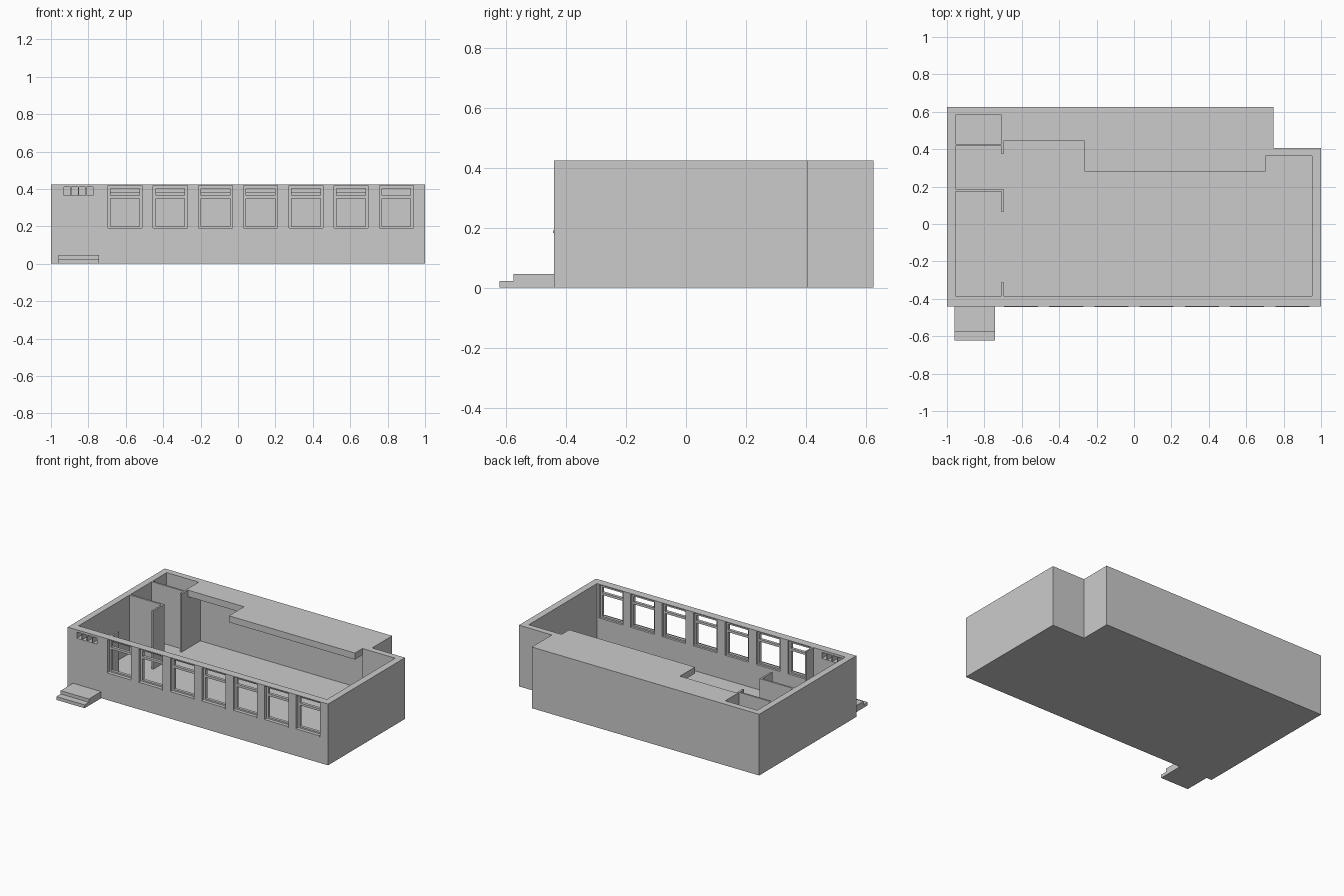
import bpy, bmesh

if "Cube" in bpy.data.objects:
    bpy.data.objects.remove(bpy.data.objects["Cube"])

H = 0.425          # wall height
FLOOR = 0.02       # floor thickness


def add_prism(bm, pts, z0, z1):
    base = bm.faces.new([bm.verts.new((x, y, z0)) for x, y in pts])
    top = bmesh.ops.extrude_face_region(bm, geom=[base])
    verts = [v for v in top["geom"] if isinstance(v, bmesh.types.BMVert)]
    bmesh.ops.translate(bm, verts=verts, vec=(0, 0, z1 - z0))


def make(name, prisms):
    bm = bmesh.new()
    for pts, z0, z1 in prisms:
        add_prism(bm, pts, z0, z1)
    bmesh.ops.recalc_face_normals(bm, faces=bm.faces)
    me = bpy.data.meshes.new(name)
    bm.to_mesh(me)
    bm.free()
    ob = bpy.data.objects.new(name, me)
    bpy.context.collection.objects.link(ob)
    return ob


def box(x0, x1, y0, y1, z0, z1):
    return [(x0, y0), (x1, y0), (x1, y1), (x0, y1)], z0, z1


def cut(ob, prisms):
    cutter = make("cutter", prisms)
    cutter.hide_render = True
    mod = ob.modifiers.new("cut", "BOOLEAN")
    mod.operation, mod.solver, mod.object = "DIFFERENCE", "EXACT", cutter
    bpy.context.view_layer.objects.active = ob
    bpy.ops.object.modifier_apply(modifier=mod.name)
    bpy.data.objects.remove(cutter)


outer = [(-1, -0.44), (1, -0.44), (1, 0.405), (0.747, 0.405), (0.747, 0.625), (-1, 0.625)]
inner = [(-0.955, -0.385), (0.953, -0.385), (0.953, 0.363), (0.702, 0.363), (0.702, 0.582), (-0.955, 0.582)]

# Outer shell, with the room, large windows and four small vents cut out
window_x = [-0.604 + i * 0.2417 for i in range(7)]
walls = make("outer_walls", [(outer, 0, H)])
cut(walls, [(inner, -0.1, H + 0.1)])
openings = [box(x - 0.091, x + 0.091, -0.5, -0.34, 0.182, 0.419) for x in window_x]
openings += [box(x, x + 0.034, -0.5, -0.34, 0.366, 0.409)
             for x in (-0.930, -0.889, -0.849, -0.808)]
cut(walls, openings)

# Floor fills the inside of the walls
make("floor", [(inner, 0, FLOOR)])

# Lowered ceiling slab over the rear of the main room
make("ceiling_slab", [([(-0.697, 0.445), (-0.265, 0.445), (-0.265, 0.28), (0.702, 0.28),
                        (0.702, 0.582), (-0.697, 0.582)], 0.38, H)])

# Partition walls of the left-hand rooms
make("cross_partition_rear", [box(-0.955, -0.709, 0.417, 0.429, FLOOR, H)])
make("cross_partition_middle", [box(-0.955, -0.709, 0.175, 0.188, FLOOR, H)])
for name, y0, y1 in (("rear", 0.375, 0.582), ("middle", 0.065, 0.188), ("front", -0.385, -0.31)):
    make("side_partition_" + name, [box(-0.709, -0.697, y0, y1, FLOOR, H)])

# Window frames with a transom, plus projecting sills
for i, x in enumerate(window_x):
    y = (-0.42, -0.4)
    make(f"window_frame_{i + 1}", [
        box(x - 0.091, x - 0.077, *y, 0.19, 0.419),
        box(x + 0.077, x + 0.091, *y, 0.19, 0.419),
        box(x - 0.077, x + 0.077, *y, 0.403, 0.419),
        box(x - 0.077, x + 0.077, *y, 0.348, 0.364),
        box(x - 0.077, x + 0.077, *y, 0.19, 0.2)])
    make(f"window_sill_{i + 1}", [box(x - 0.091, x + 0.091, -0.444, -0.385, 0.182, 0.19)])

# Entrance steps, as one stepped body
make("entrance_step_lower", [box(-0.96, -0.743, -0.622, -0.44, 0, 0.023)])
make("entrance_step_upper", [box(-0.96, -0.743, -0.575, -0.44, 0.023, 0.046)])
